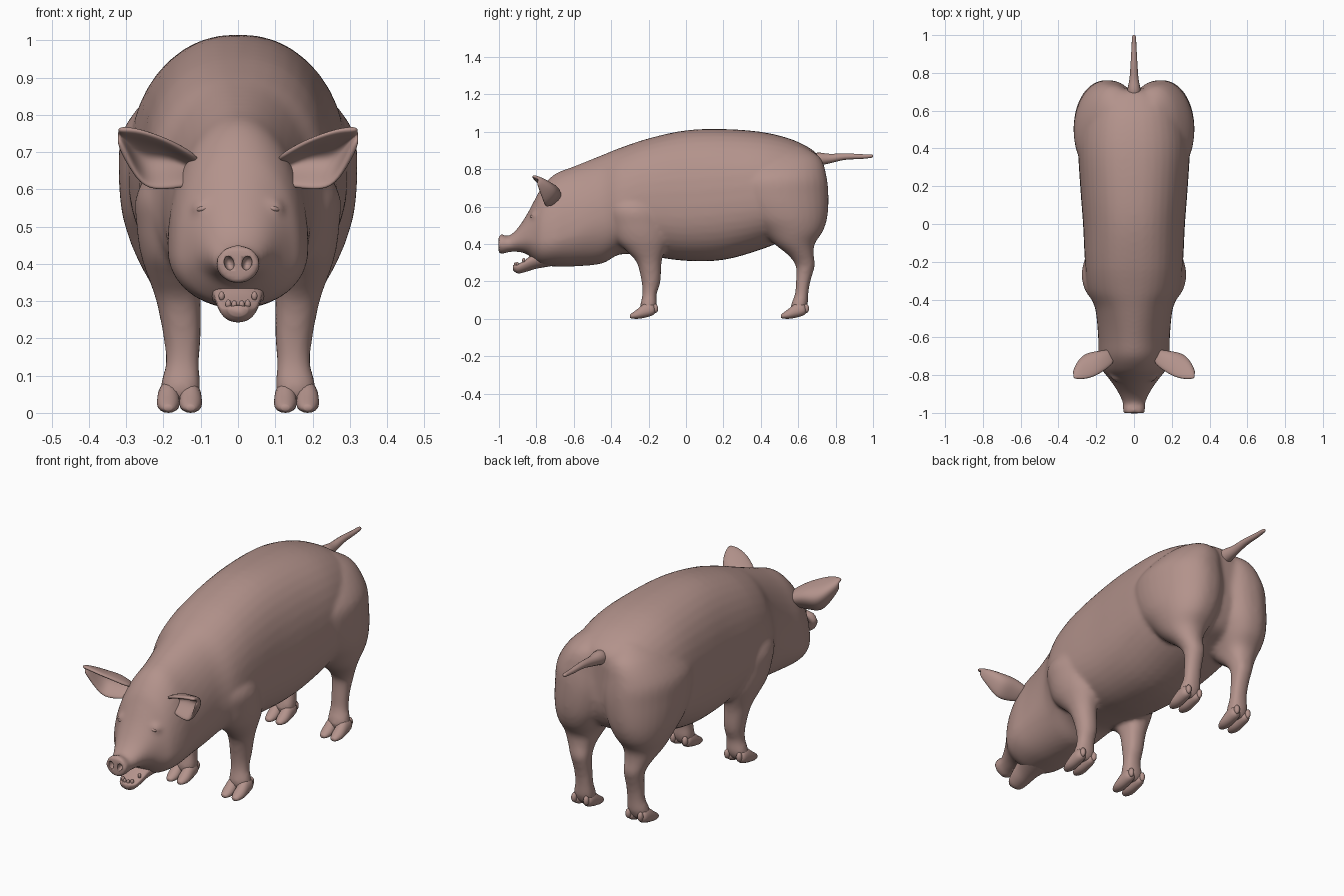
import bpy, bmesh, math
from mathutils import Vector, Matrix

if "Cube" in bpy.data.objects:
    bpy.data.objects.remove(bpy.data.objects["Cube"])

skin = bpy.data.materials.new("pink_skin")
skin.diffuse_color = (0.45, 0.29, 0.26, 1)
skin.use_nodes = True
skin.node_tree.nodes["Principled BSDF"].inputs["Base Color"].default_value = skin.diffuse_color


def spline(rows, steps):
    """Catmull-Rom interpolation of station tuples."""
    out = []
    for i in range(len(rows) - 1):
        p = [rows[max(0, min(len(rows) - 1, i + k))] for k in (-1, 0, 1, 2)]
        for s in range(steps):
            t = s / steps
            out.append([0.5 * (2 * b + (c - a) * t + (2 * a - 5 * b + 4 * c - d) * t * t
                               + (3 * b - a - 3 * c + d) * t ** 3) for a, b, c, d in zip(*p)])
    out.append(list(rows[-1]))
    return out


def skin_rings(bm, rings):
    vs = [[bm.verts.new(p) for p in r] for r in rings]
    n = len(vs[0])
    for a, b in zip(vs, vs[1:]):
        for i in range(n):
            bm.faces.new((a[i], a[(i + 1) % n], b[(i + 1) % n], b[i]))
    bm.faces.new(vs[0])
    bm.faces.new(vs[-1])


def power(v, e):
    return math.copysign(abs(v) ** e, v)


def loft_y(bm, rows, x0=0, y0=0, n=40, steps=4, square=0):
    """Stations: y, top, bottom, half width, height of the widest point."""
    rings = []
    for y, top, bot, hw, zc in spline(rows, steps):
        e = 1 - square * max(0, min(1, (y + .55) / .3))
        ring = []
        for i in range(n):
            a = 2 * math.pi * i / n
            s = power(math.sin(a), e)
            ring.append((x0 + hw * power(math.cos(a), e), y0 + y, zc + s * (top - zc if s > 0 else zc - bot)))
        rings.append(ring)
    skin_rings(bm, rings)


def loft_z(bm, rows, side, n=32, steps=4):
    """Stations: z, x centre, y centre, y radius, x radius; the inner half is squarer."""
    rings = []
    for z, xc, yc, ry, rx in spline(rows, steps):
        ring = []
        for i in range(n):
            c, s = math.cos(2 * math.pi * i / n), math.sin(2 * math.pi * i / n)
            e = .8 if c < 0 else 1
            ring.append((side * (xc + rx * power(c, e)), yc + ry * power(s, e), z))
        rings.append(ring)
    skin_rings(bm, rings)


def ball(bm, loc, size, rot=0):
    m = Matrix.Translation(loc) @ Matrix.Rotation(rot, 4, 'Y') @ Matrix.Diagonal((*size, 1))
    bmesh.ops.create_uvsphere(bm, u_segments=20, v_segments=12, radius=1, matrix=m)


def finish(bm, name, mirror=False):
    bmesh.ops.recalc_face_normals(bm, faces=bm.faces)
    for f in bm.faces:
        f.smooth = True
    me = bpy.data.meshes.new(name)
    bm.to_mesh(me)
    bm.free()
    me.materials.append(skin)
    ob = bpy.data.objects.new(name, me)
    bpy.context.collection.objects.link(ob)
    if mirror:
        ob.modifiers.new("Mirror", 'MIRROR')
    return ob


# Torso, neck, head and snout in one sweep from rump to nose
bm = bmesh.new()
loft_y(bm, [(.715, .83, .62, .08, .72), (.70, .88, .55, .16, .70), (.65, .92, .47, .235, .68),
            (.55, .965, .43, .275, .65), (.4, 1.0, .37, .295, .64), (.2, 1.015, .315, .285, .62),
            (0, 1.008, .31, .27, .60), (-.2, .965, .335, .26, .60), (-.35, .915, .345, .245, .58),
            (-.45, .875, .295, .205, .55), (-.6, .815, .28, .19, .47), (-.7, .775, .28, .188, .43),
            (-.77, .705, .285, .17, .42), (-.81, .635, .31, .14, .42), (-.85, .56, .345, .11, .43),
            (-.9, .485, .358, .08, .42), (-.95, .442, .356, .06, .40), (-.98, .452, .346, .06, .40),
            (-1.002, .45, .35, .056, .40)], square=.13)
for side in (1, -1):
    # Hind legs with full hams
    loft_z(bm, [(.92, .09, .56, .07, .05), (.86, .115, .54, .18, .115), (.76, .145, .5, .252, .163),
                (.66, .148, .5, .262, .172), (.55, .158, .53, .227, .156), (.47, .168, .565, .168, .125),
                (.4, .172, .58, .108, .092), (.34, .165, .615, .068, .066), (.29, .155, .637, .053, .052),
                (.25, .152, .635, .045, .047), (.19, .15, .625, .038, .044), (.13, .15, .618, .036, .045),
                (.07, .155, .605, .045, .055), (.03, .155, .6, .03, .045)], side)
    # Front legs with shoulders
    loft_z(bm, [(.74, .12, -.31, .07, .05), (.6, .16, -.28, .14, .108), (.5, .165, -.255, .15, .107),
                (.42, .168, -.235, .14, .092), (.36, .168, -.215, .1, .072), (.3, .16, -.197, .066, .06),
                (.2, .15, -.187, .051, .05), (.13, .15, -.195, .038, .045), (.07, .155, -.2, .045, .055),
                (.03, .155, -.205, .03, .045)], side)
    # Closed lids bulging softly from the face
    ball(bm, (side * .092, -.803, .555), (.034, .03, .022), side * .3)
body = finish(bm, "body_and_legs")
rm = body.modifiers.new("Blend", 'REMESH')
rm.mode = 'VOXEL'
rm.voxel_size = 0.011
rm.use_smooth_shade = True
sm = body.modifiers.new("Smooth", 'SMOOTH')
sm.factor = 0.5
sm.iterations = 10

# Nostrils cut into the snout disc
bm = bmesh.new()
for side in (1, -1):
    ball(bm, (side * .024, -1.0, .402), (.013, .028, .019), side * .25)
cutter = finish(bm, "nostril_cutter")
cutter.hide_render = True
cutter.display_type = 'WIRE'
bo = body.modifiers.new("Nostrils", 'BOOLEAN')
bo.operation = 'DIFFERENCE'
bo.object = cutter

# Lower jaw, hanging open
bm = bmesh.new()
loft_y(bm, [(-.7, .37, .285, .10, .33), (-.8, .355, .268, .07, .325), (-.86, .315, .25, .058, .30),
            (-.9, .292, .243, .046, .28), (-.925, .288, .26, .026, .278)], n=28)
finish(bm, "lower_jaw")

# Teeth along the jaw rim
bm = bmesh.new()
for x, y, z in ((.010, -.912, .290), (.026, -.902, .292), (.044, -.868, .314)):
    ball(bm, (x, y, z), (.008, .008, .012))
finish(bm, "lower_teeth", True)

# Cloven toes and dewclaws
for name, y in (("front_toes", -.2), ("hind_toes", .607)):
    bm = bmesh.new()
    for dx in (-.03, .03):
        loft_y(bm, [(-.1, .022, .006, .01, .014), (-.09, .03, .002, .02, .015), (-.06, .052, 0, .03, .022),
                    (-.02, .082, .006, .03, .035), (.02, .08, .018, .026, .045), (.035, .06, .03, .012, .045)],
               .157 + dx, y, 16, 3)
        ball(bm, (.155 + dx * 1.15, y + .036, .055), (.014, .015, .024))
    finish(bm, name, True)

# Cupped ears: rows of upper edge, back of the cup, lower edge
rows = [((.10, -.735, .68), (.12, -.67, .655), (.12, -.72, .61)),
        ((.165, -.785, .72), (.19, -.68, .69), (.19, -.745, .60)),
        ((.22, -.815, .745), (.25, -.69, .69), (.25, -.755, .60)),
        ((.275, -.825, .762), (.29, -.725, .715), (.288, -.775, .66)),
        ((.323, -.818, .763), (.322, -.795, .75), (.32, -.80, .728))]
bm = bmesh.new()
grid = []
for a, m, b in rows:
    a, m, b = Vector(a), Vector(m), Vector(b)
    c = 2 * m - (a + b) / 2
    grid.append([bm.verts.new(a * (1 - t) ** 2 + c * 2 * t * (1 - t) + b * t * t)
                 for t in (0, .17, .33, .5, .67, .83, 1)])
for r, s in zip(grid, grid[1:]):
    for i in range(6):
        bm.faces.new((r[i], r[i + 1], s[i + 1], s[i]))
ears = finish(bm, "ears", True)
so = ears.modifiers.new("Thickness", 'SOLIDIFY')
so.thickness = 0.02
so.offset = 0
ears.modifiers.new("Round", 'SUBSURF').levels = 2
ears.modifiers["Round"].render_levels = 2

# Eyes peeping out under the lids
bm = bmesh.new()
ball(bm, (.094, -.818, .548), (.018, .015, .009), .2)
finish(bm, "eyes", True)

# Tail
bm = bmesh.new()
loft_y(bm, [(.64, .86, .80, .03, .83), (.70, .888, .815, .036, .85), (.77, .882, .832, .024, .857),
            (.85, .885, .85, .018, .867), (.94, .88, .855, .013, .868), (.99, .879, .861, .010, .87),
            (1.0, .874, .866, .004, .87)], n=16)
finish(bm, "tail")
